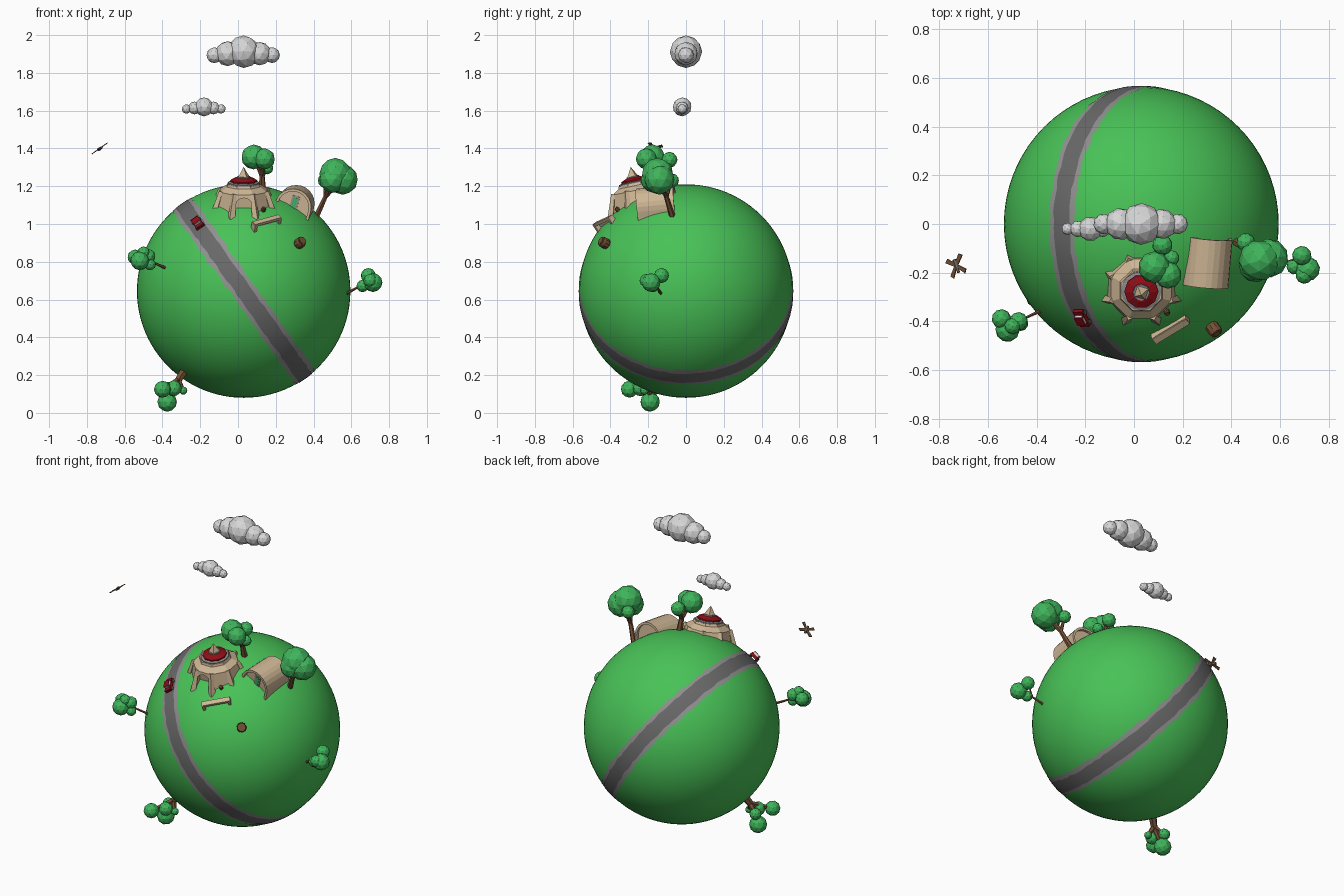
import bpy, bmesh, math, random
from mathutils import Vector, Matrix

if "Cube" in bpy.data.objects:
    bpy.data.objects.remove(bpy.data.objects["Cube"])

random.seed(4)
C, R = Vector((0.03, 0, 0.645)), 0.565      # planet centre and radius


def mat(name, r, g, b):
    m = bpy.data.materials.new(name)
    m.diffuse_color = (r, g, b, 1)
    m.use_nodes = True
    m.node_tree.nodes["Principled BSDF"].inputs["Base Color"].default_value = m.diffuse_color
    return m


GRASS = mat("grass green", 0.065, 0.54, 0.095)
LEAF = mat("leaf green", 0.05, 0.46, 0.105)
ASPHALT = mat("dark grey", 0.14, 0.14, 0.14)
KERB = mat("light grey", 0.28, 0.28, 0.28)
CLOUD = mat("cloud white", 0.68, 0.68, 0.68)
SAND = mat("sand", 0.62, 0.47, 0.30)
RED = mat("dark red", 0.28, 0.004, 0.008)
BROWN = mat("bark brown", 0.17, 0.08, 0.035)


def obj(name, bm, m, M=None):
    bmesh.ops.recalc_face_normals(bm, faces=bm.faces)
    me = bpy.data.meshes.new(name)
    bm.to_mesh(me)
    bm.free()
    o = bpy.data.objects.new(name, me)
    me.materials.append(m)
    if M:
        o.matrix_world = M
    bpy.context.collection.objects.link(o)
    return o


def frame(pos, up, fwd):
    """Placement with local z along up and local y along fwd."""
    z = Vector(up).normalized()
    x = Vector(fwd).cross(z).normalized()
    y = z.cross(x)
    return Matrix.Translation(pos) @ Matrix((x, y, z)).transposed().to_4x4()


def add_box(bm, size, pos):
    bmesh.ops.create_cube(bm, size=1, matrix=Matrix.Translation(pos) @ Matrix.Diagonal((*size, 1)))


def add_ball(bm, x, y, z, r, sub=2):
    turn = Matrix.Rotation(random.uniform(0, 3), 4, 'Z')
    bmesh.ops.create_icosphere(bm, subdivisions=sub, radius=r, matrix=Matrix.Translation((x, y, z)) @ turn)


def add_limb(bm, a, b, r1, r2, n=6):
    a, b = Vector(a), Vector(b)
    q = (b - a).to_track_quat('Z', 'Y').to_matrix().to_4x4()
    bmesh.ops.create_cone(bm, cap_ends=True, segments=n, radius1=r1, radius2=r2,
                          depth=(b - a).length, matrix=Matrix.Translation((a + b) / 2) @ q)


def lathe(profile, n, turn=0.0):
    """Closed solid from (radius, height) rings, n sided."""
    bm = bmesh.new()
    rings = [[bm.verts.new((r * math.cos(turn + i * math.tau / n), r * math.sin(turn + i * math.tau / n), h))
              for i in range(n)] for r, h in profile]
    for a, b in zip(rings, rings[1:]):
        for i in range(n):
            bm.faces.new((a[i], a[(i + 1) % n], b[(i + 1) % n], b[i]))
    bm.faces.new(rings[0])
    bm.faces.new(rings[-1])
    return bm


def prism(pts, y0, y1):
    """Outline in x, z pushed along y."""
    bm = bmesh.new()
    f = bm.faces.new([bm.verts.new((x, y0, z)) for x, z in pts])
    ext = bmesh.ops.extrude_face_region(bm, geom=[f])["geom"]
    for v in ext:
        if isinstance(v, bmesh.types.BMVert):
            v.co.y = y1
    return bm


def arch(r, n=12):
    return [(r * math.cos(math.pi * i / n), r * math.sin(math.pi * i / n)) for i in range(n + 1)]


# Planet
bm = bmesh.new()
bmesh.ops.create_uvsphere(bm, u_segments=72, v_segments=48, radius=R)
planet = obj("planet", bm, GRASS, Matrix.Translation(C))
for p in planet.data.polygons:
    p.use_smooth = True

# Road: ragged kerb band and asphalt band round a tilted great circle
AX = Vector((-0.815, 0, -0.58)).normalized()
E1, E2 = Vector((0, -1, 0)), AX.cross(Vector((0, -1, 0)))


def road(name, half, jag, lift, m, n=110):
    bm = bmesh.new()
    rows = []
    for i in range(n):
        a = math.tau * i / n
        d = E1 * math.cos(a) + E2 * math.sin(a)
        lo, hi = -half - random.uniform(-jag, jag), half + random.uniform(-jag, jag)
        rows.append([bm.verts.new(C + (d * R + AX * (lo + (hi - lo) * k / 4)).normalized() * (R + lift))
                     for k in range(5)])
    for i in range(n):
        a, b = rows[i], rows[(i + 1) % n]
        for k in range(4):
            bm.faces.new((a[k], a[k + 1], b[k + 1], b[k]))
    o = obj(name, bm, m)
    for p in o.data.polygons:
        if p.normal.dot(p.center - C) < 0:
            p.flip()
        p.use_smooth = True


road("road_kerb", 0.063, 0.007, 0.0015, KERB)
road("road_asphalt", 0.040, 0.004, 0.003, ASPHALT)

# Clouds: a big middle puff with shrinking puffs to both sides
for name, x, y, z, puffs in (
        ("big_cloud", 0.03, 0.0, 1.912, ((0, .086), (-.085, .066), (-.155, .042), (.085, .062), (.15, .042))),
        ("small_cloud", -0.18, -0.02, 1.62, ((0, .05), (-.05, .034), (-.093, .025), (.05, .034), (.09, .025)))):
    bm = bmesh.new()
    for dx, r in puffs:
        add_ball(bm, x + dx, y, z - 0.12 * abs(dx), r)
    obj(name, bm, CLOUD)


# Trees: forked trunk with a ball of leaves on each branch
def tree(name, base, balls, r=0.014):
    base = Vector(base)
    mid = sum((Vector(b[:3]) for b in balls), Vector()) / len(balls)
    fork = base.lerp(mid, 0.5)
    bm = bmesh.new()
    add_limb(bm, base - (fork - base) * 0.2, fork, r, r * 0.75)
    for b in balls:
        add_limb(bm, fork, b[:3], r * 0.7, r * 0.4)
    obj(name + "_trunk", bm, BROWN)
    bm = bmesh.new()
    for b in balls:
        add_ball(bm, *b)
    obj(name + "_leaves", bm, LEAF)


tree("back_tree", (.13, -.12, 1.18), ((.083, -.178, 1.355, .066), (.14, -.21, 1.345, .056),
                                     (.117, -.087, 1.34, .042), (.155, -.14, 1.295, .032)), 0.02)
tree("big_tree", (.42, -.075, 1.05), ((.515, -.15, 1.265, .085), (.555, -.14, 1.235, .08),
                                     (.50, -.17, 1.235, .07), (.46, -.075, 1.23, .038)), 0.017)
tree("right_tree", (.58, -.135, .635), ((.715, -.185, .69, .05), (.69, -.13, .727, .04),
                                       (.66, -.175, .672, .033), (.70, -.21, .70, .036)), 0.008)
tree("left_tree", (-.39, -.36, .77), ((-.52, -.435, .805, .05), (-.545, -.39, .825, .04),
                                     (-.475, -.40, .83, .038), (-.50, -.42, .848, .033), (-.465, -.41, .785, .03)), 0.008)
tree("lower_tree", (-.28, -.17, .23), ((-.375, -.19, .058, .052), (-.40, -.30, .125, .045),
                                      (-.34, -.24, .13, .042), (-.37, -.17, .13, .035), (-.29, -.22, .118, .022)), 0.026)

# Domed house, leaning forward: walls with a cut doorway, corner buttresses, roof rings and spire
tilt = math.radians(12)
H = frame((0.03, -0.25, 1.10), (0, -math.sin(tilt), math.cos(tilt)), (0, 1, 0))
OCT = math.pi / 8
walls = obj("house_walls", lathe(((.165, -.045), (.135, .08), (.095, .105), (.09, .118), (.07, .118)), 8, OCT), SAND, H)
door = obj("doorway_cutter", prism([(-.05, -.1)] + [(-x, z + 0.015) for x, z in arch(.05, 8)] + [(.05, -.1)],
                                   -.25, -.105), SAND, H)
door.hide_render = True
door.hide_set(True)
cut = walls.modifiers.new("doorway", 'BOOLEAN')
cut.object, cut.solver = door, 'EXACT'
bm = bmesh.new()
for i in range(8):
    a = OCT + i * math.tau / 8
    d = Vector((math.cos(a), math.sin(a), 0))
    add_limb(bm, d * .172 + Vector((0, 0, -.045)), d * .128 + Vector((0, 0, .083)), .022, .014, 4)
obj("house_buttresses", bm, SAND, H)
obj("house_roof_ring", lathe(((.082, .11), (.082, .124), (.06, .130)), 16), KERB, H)
obj("house_red_roof", lathe(((.070, .12), (.070, .136), (.04, .15)), 10), RED, H)
obj("house_spire_base", lathe(((.038, .14), (.034, .156)), 8), KERB, H)
obj("house_spire", lathe(((.036, .152), (.026, .165), (.001, .205)), 4, 0.5), SAND, H)

# Barrel-vaulted hut: shell, recessed end walls, door
B = frame((0.30, -0.155, 1.10), (0.27, -0.12, 0.95), (0.06, 1, 0))
outer, inner = arch(.097), arch(.083)
skirt = -0.05
shell = [(.097, skirt)] + outer + [(-.097, skirt), (-.083, skirt)] + inner[::-1] + [(.083, skirt)]
obj("hut_shell", prism(shell, -.10, .10), SAND, B)
obj("hut_inner_walls", prism([(.085, skirt)] + arch(.085) + [(-.085, skirt)], -.075, .085), SAND, B)
bm = bmesh.new()
add_box(bm, (.04, .006, .085), (0, -.077, .015))
obj("hut_door", bm, KERB, B)
bm = bmesh.new()
add_box(bm, (.022, .008, .06), (0, -.078, .018))
obj("hut_door_panel", bm, LEAF, B)

# Bench wall in front of the house
L = Vector((.14, .085, .04))
N = frame((.15, -.432, 1.007), (.10, -.5, .75), Vector((-.085, .14, 0)))
bm = bmesh.new()
add_box(bm, (.165, .03, .016), (0, 0, .012))
add_box(bm, (.165, .008, .03), (0, .013, .0))
for s in (-1, 1):
    add_box(bm, (.016, .034, .05), (s * .076, 0, -.008))
obj("bench_wall", bm, SAND, N)

# Barrels
for name, p, r, h in (("barrel", (.328, -.432, .90), .029, .05), ("small_barrel", (.135, -.362, 1.075), .012, .025)):
    P = frame(p, Vector(p) - C, (0, 1, 0.2))
    obj(name, lathe(((r * .85, -h / 2), (r, -h * .2), (r, h * .2), (r * .85, h / 2)), 10), BROWN, P)
    obj(name + "_lid", lathe(((r * .6, h / 2), (r * .6, h / 2 + .003)), 10), BROWN, P)

# Car on the road
up = (Vector((-.21, -.38, 1.0)) - C).normalized()
K = frame(C + up * (R + .004), up, AX.cross(up))
bm = bmesh.new()
add_box(bm, (.046, .08, .018), (0, 0, .014))
add_box(bm, (.040, .038, .016), (0, 0, .030))
obj("car_body", bm, RED, K)
bm = bmesh.new()
for s in (-1, 1):
    add_box(bm, (.034, .004, .012), (0, s * .0195, .029))
    add_box(bm, (.004, .028, .010), (s * .0195, 0, .030))
obj("car_windows", bm, CLOUD, K)
bm = bmesh.new()
for sx in (-1, 1):
    for sy in (-1, 1):
        add_limb(bm, (sx * .018, sy * .025, .007), (sx * .026, sy * .025, .007), .009, .009, 10)
obj("car_wheels", bm, ASPHALT, K)

# Bird: slim body with two wings, a tail and a head, banking to one side
W = frame((-.73, -.172, 1.40), (-.58, 0, .81), (-.35, 1, -.2))
bm = bmesh.new()
add_limb(bm, (0, -.03, 0), (0, .028, 0), .006, .009)
obj("bird_body", bm, ASPHALT, W)
bm = bmesh.new()
for s in (-1, 1):
    for pts in (((0, .012), (s * .03, .042), (s * .046, .03), (0, -.008)),
                ((0, -.006), (s * .03, -.045), (s * .042, -.03), (0, .010))):
        f = bm.faces.new([bm.verts.new((x, y, .004)) for x, y in pts])
        for v in bmesh.ops.extrude_face_region(bm, geom=[f])["geom"]:
            if isinstance(v, bmesh.types.BMVert):
                v.co.z -= .005
obj("bird_wings", bm, BROWN, W)
